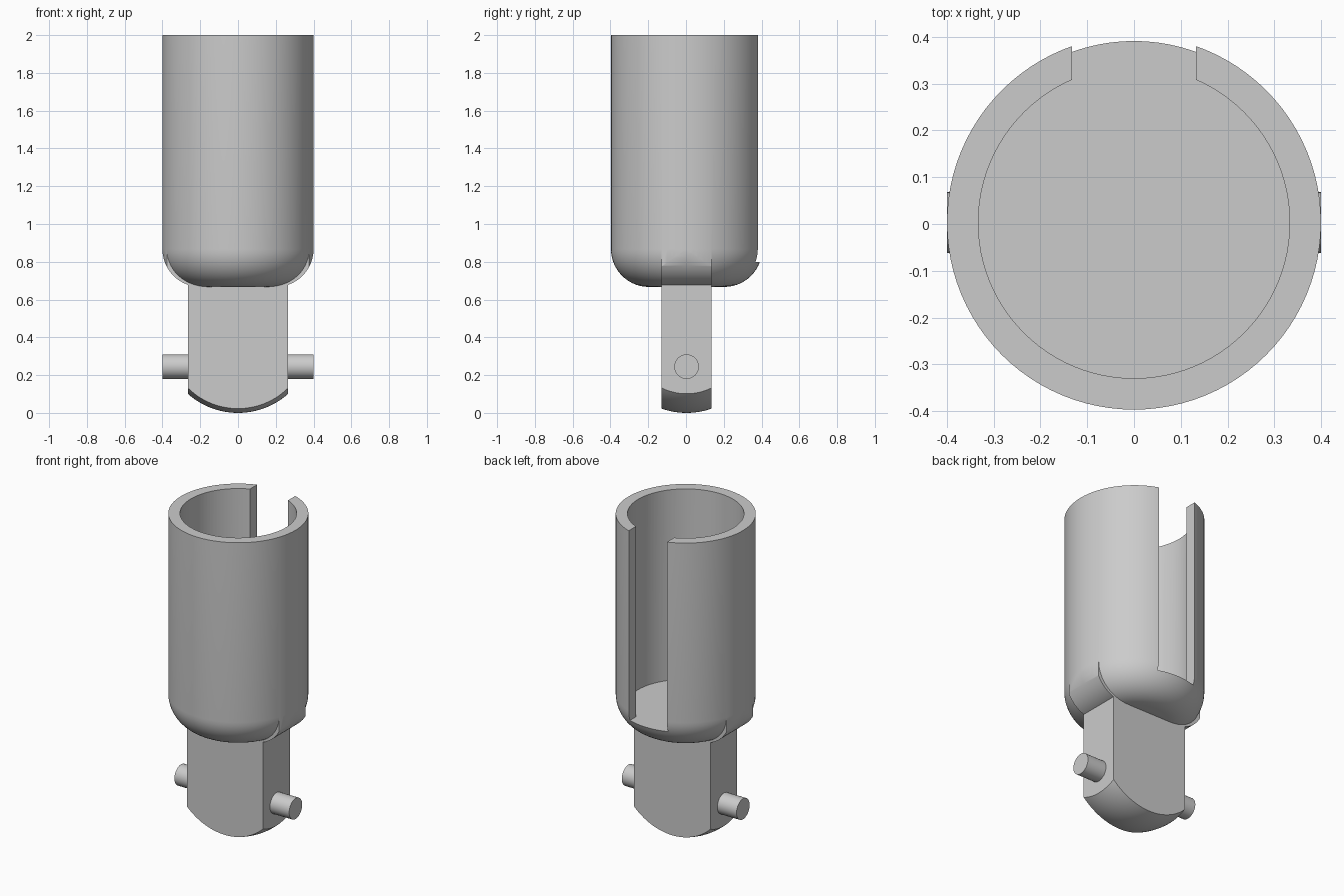
import bpy, bmesh
from math import sin, cos, pi, radians
from mathutils import Matrix, Vector

cube = bpy.data.objects.get("Cube")
if cube:
    bpy.data.objects.remove(cube, do_unlink=True)

R, BORE = 0.4, 0.333         # socket radii
BASE, FLOOR, TOP = 0.667, 0.8, 2.0
FILLET = 0.2
HALF = 0.133                 # half width of slot and tang
SHIFT = 0.003                # centres the slotted shape in depth
SEGS = 96

grey = bpy.data.materials.new("plain grey")
grey.use_nodes = True
colour = (0.6, 0.6, 0.6, 1)
grey.diffuse_color = colour
grey.node_tree.nodes["Principled BSDF"].inputs["Base Color"].default_value = colour


def finish(name, bm):
    bmesh.ops.remove_doubles(bm, verts=bm.verts, dist=1e-5)
    bmesh.ops.recalc_face_normals(bm, faces=bm.faces)
    mesh = bpy.data.meshes.new(name)
    bm.to_mesh(mesh)
    bm.free()
    mesh.materials.append(grey)
    obj = bpy.data.objects.new(name, mesh)
    bpy.context.collection.objects.link(obj)
    return obj


def revolve(name, profile):
    """Spin (radius, z) points around the z axis."""
    bm = bmesh.new()
    verts = [bm.verts.new((r, 0, z)) for r, z in profile]
    edges = [bm.edges.new(pair) for pair in zip(verts, verts[1:])]
    bmesh.ops.spin(bm, geom=verts + edges, cent=(0, 0, 0), axis=(0, 0, 1),
                   angle=2 * pi, steps=SEGS, use_merge=True)
    return finish(name, bm)


def extrude_y(name, outline, half):
    """Extrude an (x, z) outline along y."""
    bm = bmesh.new()
    face = bm.faces.new([bm.verts.new((x, -half, z)) for x, z in outline])
    new = bmesh.ops.extrude_face_region(bm, geom=[face])["geom"]
    bmesh.ops.translate(bm, vec=(0, 2 * half, 0),
                        verts=[v for v in new if isinstance(v, bmesh.types.BMVert)])
    return finish(name, bm)


def box(name, low, high):
    low, high = Vector(low), Vector(high)
    bm = bmesh.new()
    bmesh.ops.create_cube(bm, size=1, matrix=Matrix.Translation((low + high) / 2)
                          @ Matrix.Diagonal((*(high - low), 1)))
    return finish(name, bm)


def combine(obj, tool, operation):
    mod = obj.modifiers.new("cut", 'BOOLEAN')
    mod.operation, mod.solver, mod.object = operation, 'EXACT', tool
    bpy.context.view_layer.objects.active = obj
    bpy.ops.object.modifier_apply(modifier=mod.name)
    bpy.data.objects.remove(tool, do_unlink=True)


def arc(radius, cx, cz, steps):
    """Quarter circle from straight down to straight out."""
    angles = [pi / 2 * i / steps for i in range(steps + 1)]
    return [(cx + radius * sin(a), cz - radius * cos(a)) for a in angles]


# Socket: round cup with a filleted bottom
fillet = arc(FILLET, R - FILLET, BASE + FILLET, 14)
socket = revolve("socket", [(0, BASE)] + fillet + [(R, TOP), (0, TOP)])

# Straight filleted shoulders above the tang, trimmed to the round wall
shoulder = extrude_y("shoulder", fillet + [(-x, z) for x, z in reversed(fillet)], HALF)
combine(shoulder, revolve("trim", [(0, 0), (R, 0), (R, TOP), (0, TOP)]), 'INTERSECT')
combine(socket, shoulder, 'UNION')

# Bore and rear slot
combine(socket, revolve("bore", [(0, FLOOR), (BORE, FLOOR), (BORE, TOP + 1), (0, TOP + 1)]),
        'DIFFERENCE')
combine(socket, box("slot", (-HALF, 0, FLOOR), (HALF, 1, TOP + 1)), 'DIFFERENCE')

# Tang: flat block with a domed lower end
tang = box("tang", (-2 * HALF, -HALF, -0.1), (2 * HALF, HALF, BASE + 0.05))
combine(tang, revolve("dome", arc(R, 0, R, 32) + [(R, 1), (0, 1)]), 'INTERSECT')

# Cross pin through the tang
bm = bmesh.new()
bmesh.ops.create_cone(bm, cap_ends=True, segments=48, radius1=0.065, radius2=0.065,
                      depth=2 * R, matrix=Matrix.Translation((0, 0, 0.245))
                      @ Matrix.Rotation(pi / 2, 4, 'Y'))
pin = finish("cross_pin", bm)

# Smooth the round faces and keep the edges sharp
bpy.ops.object.select_all(action='DESELECT')
for obj in (socket, tang, pin):
    obj.data.transform(Matrix.Translation((0, SHIFT, 0)))
    obj.select_set(True)
bpy.context.view_layer.objects.active = socket
bpy.ops.object.shade_smooth_by_angle(angle=radians(30))
